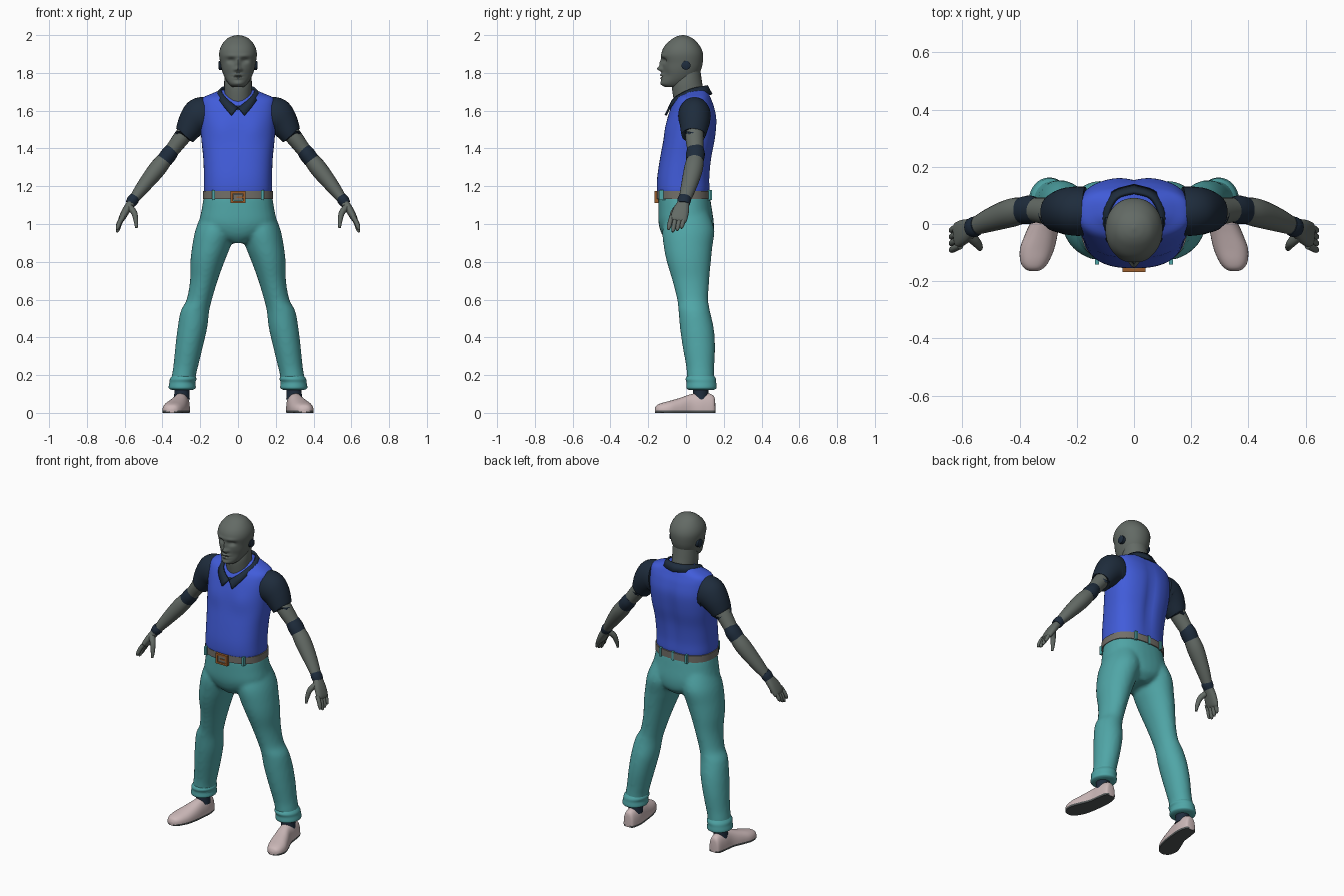
import bpy, bmesh
from math import sin, cos, pi, exp, radians
from mathutils import Vector

cube = bpy.data.objects.get("Cube")
if cube:
    bpy.data.objects.remove(cube, do_unlink=True)


def material(name, red, green, blue):
    mat = bpy.data.materials.new(name)
    mat.use_nodes = True
    colour = (red, green, blue, 1)
    mat.diffuse_color = colour
    mat.node_tree.nodes["Principled BSDF"].inputs["Base Color"].default_value = colour
    return mat


SKIN = material("grey skin", .125, .145, .13)
BLUE = material("blue cloth", .053, .107, .70)
NAVY = material("navy cloth", .013, .025, .045)
TEAL = material("teal cloth", .08, .38, .385)
SHOE = material("pale shoe", .60, .48, .48)
SOLE = material("dark sole", .08, .09, .09)
BELT = material("belt leather", .17, .16, .14)
BRASS = material("brass buckle", .32, .11, .025)


def spline(rows, steps=5):
    """Catmull-Rom resampling of rows of any width."""
    result = []
    for i in range(len(rows) - 1):
        quad = rows[max(i - 1, 0)], rows[i], rows[i + 1], rows[min(i + 2, len(rows) - 1)]
        for s in range(steps):
            t = s / steps
            result.append([b + t * ((c - a) + t * (2*a - 5*b + 4*c - d + t * (3*(b - c) + d - a))) / 2
                           for a, b, c, d in zip(*quad)])
    return result + [list(rows[-1])]


def oval(square, count):
    """Unit superellipse points."""
    def power(v):
        return (1 if v > 0 else -1) * abs(v) ** (2 / square)
    return [(power(cos(2*pi*k / count)), power(sin(2*pi*k / count))) for k in range(count)]


def level_rings(rows, square=2, count=32, steps=5):
    """Horizontal rings from rows of height, front, back, inner x, outer x."""
    return [[Vector(((x0 + x1) / 2 + (x1 - x0) / 2 * c, (front + back) / 2 + (back - front) / 2 * s, z))
             for c, s in oval(square, count)]
            for z, front, back, x0, x1 in spline(rows, steps)]


def centred(rows):
    return [(z, front, back, -half, half) for z, front, back, half in rows]


def tube_rings(rows, square=2, count=20, steps=5):
    """Rings across a path from rows of x, y, z, thickness, depth along y."""
    path = spline(rows, steps)
    points = [Vector(p[:3]) for p in path]
    rings = []
    for i, (p, row) in enumerate(zip(points, path)):
        along = (points[min(i + 1, len(points) - 1)] - points[max(i - 1, 0)]).normalized()
        side = Vector((0, 1, 0))
        side = (side - along * side.dot(along)).normalized()
        up = along.cross(side)
        rings.append([p + up * row[3] * c + side * row[4] * s for c, s in oval(square, count)])
    return rings


def mirrored(rings):
    return [[Vector((-p.x, p.y, p.z)) for p in ring] for ring in rings]


def finish(name, bm, mats, mirror=False):
    bmesh.ops.recalc_face_normals(bm, faces=bm.faces)
    mesh = bpy.data.meshes.new(name)
    bm.to_mesh(mesh)
    bm.free()
    for mat in mats:
        mesh.materials.append(mat)
    mesh.shade_smooth()
    mesh.set_sharp_from_angle(angle=radians(45))
    obj = bpy.data.objects.new(name, mesh)
    bpy.context.collection.objects.link(obj)
    if mirror:
        obj.modifiers.new("both sides", "MIRROR")
    return obj


def loft(name, skins, mats, mirror=False):
    """Closed skins over one or more stacks of rings."""
    bm = bmesh.new()
    for rings in skins:
        grid = [[bm.verts.new(p) for p in ring] for ring in rings]
        for low, high in zip(grid, grid[1:]):
            for k in range(len(low)):
                j = k - 1
                bm.faces.new((low[j], low[k], high[k], high[j]))
        bm.faces.new(grid[0])
        bm.faces.new(grid[-1])
    return finish(name, bm, mats, mirror)


def blend(obj, voxel, passes):
    """Merge overlapping skins into one soft surface."""
    remesh = obj.modifiers.new("merge", "REMESH")
    remesh.mode, remesh.voxel_size, remesh.use_smooth_shade = "VOXEL", voxel, True
    smooth = obj.modifiers.new("soften", "SMOOTH")
    smooth.factor, smooth.iterations = .5, passes


def dent(rings, middle, x, z, wide, tall, push, front=True):
    """Push one side of a skin along y with a soft round falloff."""
    for ring in rings:
        for p in ring:
            if (p.y < middle) == front:
                p.y += push * exp(-((p.x - x) / wide) ** 2 - ((p.z - z) / tall) ** 2)


# Head with sculpted face, and neck
head = level_rings(centred([
    (1.725, -.11, -.02, .03), (1.74, -.13, .02, .048), (1.77, -.13, .055, .068),
    (1.81, -.127, .077, .084), (1.85, -.125, .088, .093), (1.9, -.13, .09, .1),
    (1.94, -.115, .075, .09), (1.975, -.08, .045, .065), (1.993, -.05, .015, .035),
    (2, -.02, -.01, .004)]), 2.1, 72, 8)
for side in (-1, 1):
    dent(head, -.05, side * .036, 1.866, .02, .013, .016)
    dent(head, -.05, side * .035, 1.89, .03, .01, -.006)
    dent(head, -.05, side * .05, 1.79, .025, .03, .008)
    dent(head, -.05, side * .014, 1.817, .008, .009, -.012)
for z, wide, tall, push in ((1.85, .011, .022, -.016), (1.822, .012, .013, -.024),
                            (1.789, .022, .006, -.01), (1.772, .02, .006, -.008),
                            (1.78, .022, .003, .006), (1.745, .025, .012, -.005)):
    dent(head, -.05, 0, z, wide, tall, push)
loft("head", [head], [SKIN])
loft("neck", [level_rings(centred([(1.58, -.05, .09, .07), (1.7, -.072, .092, .072),
                                   (1.75, -.07, .085, .073), (1.82, -.05, .075, .07)]))], [SKIN])
loft("ear_discs", [tube_rings([(.08, 0, 1.84, .024, .024), (.1, 0, 1.84, .024, .024),
                               (.104, 0, 1.84, .016, .016)], steps=1)], [NAVY], True)

# Shirt body with spine groove
shirt = level_rings(centred([
    (1.165, -.146, .12, .174), (1.18, -.154, .126, .18), (1.25, -.152, .126, .18),
    (1.35, -.137, .136, .184), (1.45, -.118, .155, .194), (1.55, -.1, .163, .2),
    (1.62, -.078, .15, .2), (1.665, -.052, .133, .19), (1.69, -.02, .122, .14),
    (1.71, 0, .11, .09)]), 2.5, 64)
dent(shirt, 0, 0, 1.42, .03, .2, -.014, False)
for side in (-1, 1):
    dent(shirt, 0, side * .09, 1.5, .06, .06, -.007)
loft("shirt_body", [shirt], [BLUE])

# Sleeves
loft("sleeves", [tube_rings([(.17, .045, 1.575, .098, .085), (.205, .045, 1.568, .098, .086),
                             (.24, .045, 1.535, .08, .08), (.276, .04, 1.477, .06, .066),
                             (.28, .04, 1.472, .054, .06)], count=32)], [NAVY], True)

# Collar: a folded sheet from the throat round to the nape
upper = spline([(.002, -.088, 1.615), (.06, -.06, 1.665), (.09, .02, 1.71), (.06, .09, 1.728), (0, .11, 1.732)])
lower = spline([(.034, -.108, 1.575), (.085, -.07, 1.635), (.115, .02, 1.685), (.08, .105, 1.69), (0, .135, 1.685)])
bm = bmesh.new()
edges = [[bm.verts.new(p) for p in line] for line in (upper, lower)]
for k in range(len(upper) - 1):
    bm.faces.new((edges[0][k], edges[0][k + 1], edges[1][k + 1], edges[1][k]))
collar = finish("collar", bm, [NAVY], True)
collar.modifiers.new("cloth", "SOLIDIFY").thickness = .012
collar.modifiers["cloth"].offset = 0
loft("collar_stand", [level_rings(centred([(1.57, -.085, .09, .06), (1.62, -.082, .1, .075),
                                           (1.64, -.05, .105, .08)]))], [NAVY])

# Arms, joint bands and hands
loft("arms", [tube_rings([(.24, .045, 1.53, .048, .05), (.3, .045, 1.455, .044, .048),
                          (.365, .05, 1.37, .038, .042), (.425, .04, 1.295, .046, .05),
                          (.5, .015, 1.2, .037, .042), (.56, -.01, 1.12, .024, .03)])], [SKIN], True)
loft("elbow_bands", [tube_rings([(.342, .05, 1.402, .037, .043), (.365, .05, 1.37, .043, .05),
                                 (.39, .047, 1.337, .042, .047)])], [NAVY], True)
loft("wrist_bands", [tube_rings([(.546, -.005, 1.143, .028, .033), (.558, -.01, 1.125, .031, .036),
                                 (.572, -.013, 1.105, .026, .032)])], [NAVY], True)
hand = [tube_rings([(.56, -.01, 1.12, .022, .028), (.59, -.025, 1.075, .021, .042),
                    (.615, -.038, 1.03, .017, .045), (.622, -.042, 1.015, .01, .04)], 2.5),
        tube_rings([(.575, -.04, 1.09, .018, .02), (.55, -.065, 1.06, .016, .017),
                    (.54, -.08, 1.015, .012, .012), (.538, -.088, .98, .007, .007)], count=12)]
for finger in range(4):
    y = -.076 + finger * .023
    reach = .07 - .012 * abs(finger - 1.2)
    hand.append(tube_rings([(.607, y, 1.04, .013, .012), (.625, y - .008, 1.04 - reach / 2, .012, .012),
                            (.636, y - .014, 1.04 - reach, .011, .011),
                            (.642, y - .018, 1.025 - reach, .005, .005)], count=12))
loft("hands", hand, [SKIN], True)

# Trousers: hips and two legs merged
hips = level_rings(centred([(1.15, -.145, .126, .18), (1.08, -.147, .137, .192), (1, -.145, .148, .2),
                            (.94, -.125, .14, .14), (.9, -.09, .1, .05)]), 2.3)
leg = level_rings([
    (1.06, -.1, .12, .01, .19), (.97, -.125, .15, .012, .225), (.88, -.118, .14, .04, .243),
    (.8, -.102, .132, .072, .252), (.7, -.072, .123, .108, .254), (.6, -.047, .118, .138, .272),
    (.54, -.04, .127, .152, .303), (.45, -.032, .147, .163, .32), (.35, -.018, .154, .186, .332),
    (.25, 0, .15, .21, .342), (.2, .004, .15, .222, .35), (.14, .005, .152, .226, .357)])
trousers = loft("trousers", [hips, leg, mirrored(leg)], [TEAL])
blend(trousers, .01, 8)
loft("trouser_cuffs", [level_rings([(.122, .015, .148, .24, .352), (.132, .002, .162, .224, .367),
                                    (.16, .003, .16, .226, .363), (.18, -.002, .158, .22, .36),
                                    (.2, .01, .146, .23, .346)])], [TEAL], True)

# Belt, loops and buckle
belt = [(z, -.155, .133, .186) for z in (1.132, 1.174)]
loft("belt", [level_rings(centred(belt), 2.4, 48, 1)], [BELT])


def block(name, centre, size, mat, mirror=False):
    bm = bmesh.new()
    bmesh.ops.create_cube(bm, size=1)
    for v in bm.verts:
        v.co = Vector(c + s * k for c, s, k in zip(centre, size, v.co))
    return finish(name, bm, [mat], mirror)


block("front_belt_loops", (.13, -.122, 1.153), (.014, .04, .054), TEAL, True)
block("rear_belt_loops", (.09, .118, 1.153), (.014, .03, .054), TEAL, True)
block("centre_belt_loop", (0, .13, 1.153), (.014, .014, .054), TEAL)
block("buckle_plate", (0, -.157, 1.142), (.05, .014, .036), BELT)
for z in (1.116, 1.168):
    block("buckle_bar", (0, -.157, z), (.08, .022, .012), BRASS)
block("buckle_sides", (.033, -.157, 1.142), (.014, .022, .06), BRASS, True)
block("buckle_prong", (.01, -.16, 1.142), (.034, .016, .008), BRASS)

# Socks and shoes
loft("socks", [level_rings([(.07, .035, .12, .255, .34), (.11, .038, .118, .257, .337),
                            (.16, .035, .12, .255, .338)])], [NAVY], True)
stations = spline([
    (.155, .3, .015, .05), (.145, .3, .034, .092), (.09, .3, .045, .108), (.03, .306, .047, .1),
    (-.03, .322, .056, .08), (-.085, .338, .06, .064), (-.13, .347, .05, .052),
    (-.155, .35, .033, .04), (-.165, .35, .012, .022)])
shoe = [[Vector((x + half * c, y, max(0, .012 + (tall - .012) * s) if s > -.5 else 0))
         for c, s in oval(2.4, 32)] for y, x, half, tall in stations]
shoes = loft("shoes", [shoe], [SHOE, SOLE], True)
for face in shoes.data.polygons:
    if face.center.z < .009:
        face.material_index = 1
